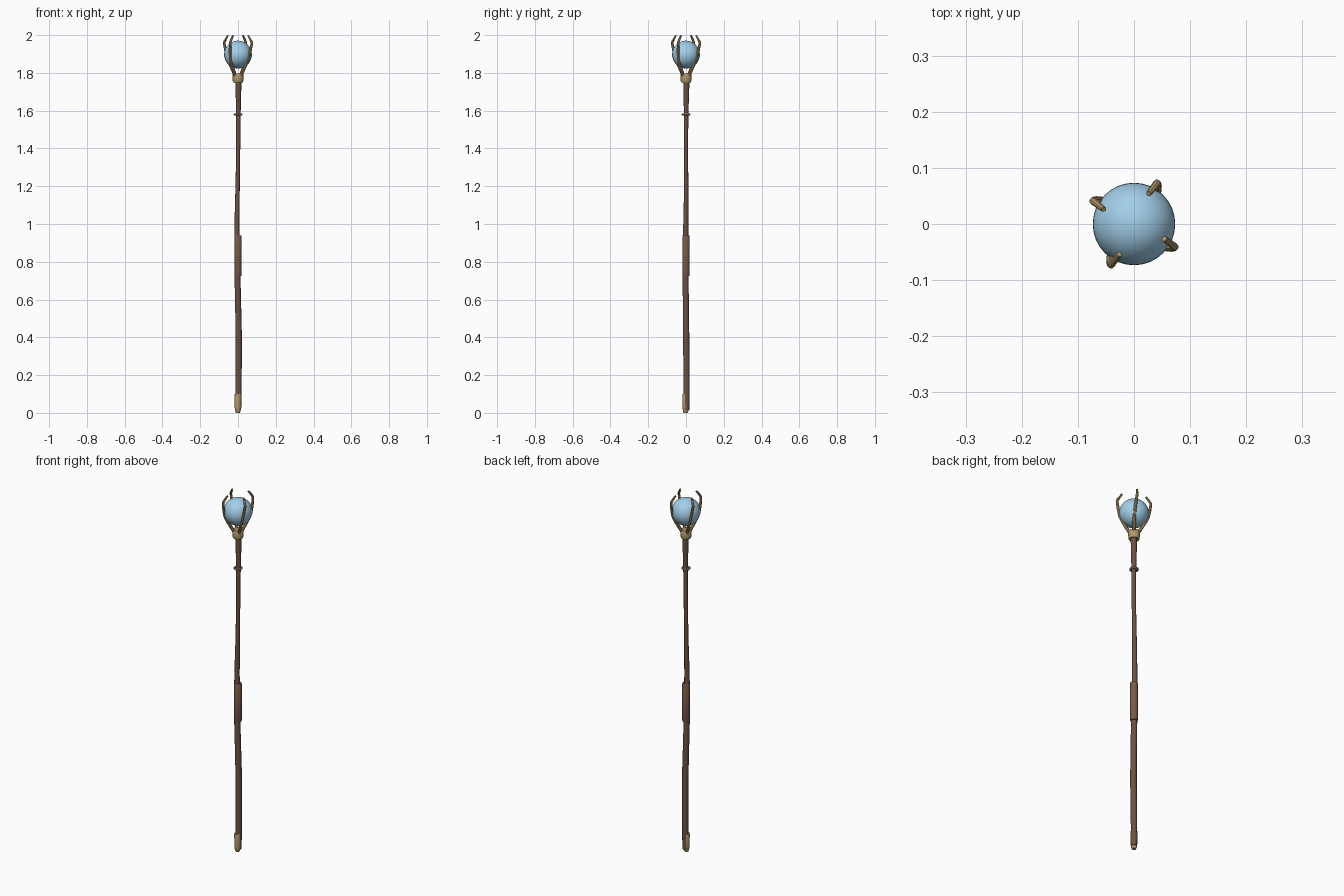
import bpy, math
from mathutils import Vector

if "Cube" in bpy.data.objects:
    bpy.data.objects.remove(bpy.data.objects["Cube"])


def mat(name, rgb):
    m = bpy.data.materials.new(name)
    m.diffuse_color = (*rgb, 1)
    m.use_nodes = True
    m.node_tree.nodes["Principled BSDF"].inputs["Base Color"].default_value = m.diffuse_color
    return m


WOOD = mat("wood", (0.15, 0.085, 0.055))
LEATHER = mat("leather", (0.20, 0.105, 0.065))
BRASS = mat("brass", (0.45, 0.32, 0.15))
GLASS = mat("glass", (0.36, 0.62, 0.82))


def finish(ob, name, m):
    ob.name = name
    ob.data.materials.append(m)
    bpy.ops.object.select_all(action='DESELECT')
    ob.select_set(True)
    bpy.context.view_layer.objects.active = ob
    bpy.ops.object.shade_smooth_by_angle(angle=math.radians(40))
    return ob


def tube(name, pts, m, sides=12, smooth=1):
    """Capped tube through (x, y, z, radius) points, Catmull-Rom smoothed."""
    p = [Vector(q) for q in pts]
    p = [2 * p[0] - p[1]] + p + [2 * p[-1] - p[-2]]
    path = []
    for a, b, c, d in zip(p, p[1:], p[2:], p[3:]):
        for k in range(smooth):
            t = k / smooth
            path.append(0.5 * (2 * b + (c - a) * t + (2 * a - 5 * b + 4 * c - d) * t * t
                               + (3 * b - a - 3 * c + d) * t ** 3))
    path.append(p[-2])
    verts, faces = [], []
    n = len(path)
    for i, q in enumerate(path):
        tan = (path[min(i + 1, n - 1)] - path[max(i - 1, 0)]).to_3d().normalized()
        ref = Vector((-q.y, q.x, 0)) if math.hypot(q.x, q.y) > 0.015 else Vector((0, 1, 0))
        u = (ref - tan * ref.dot(tan)).normalized()
        v = tan.cross(u)
        for s in range(sides):
            a = 2 * math.pi * s / sides
            verts.append(q.to_3d() + q.w * (u * math.cos(a) + v * math.sin(a)))
    for i in range(n - 1):
        for s in range(sides):
            t = (s + 1) % sides
            faces.append((i * sides + s, i * sides + t, (i + 1) * sides + t, (i + 1) * sides + s))
    faces.append(tuple(reversed(range(sides))))
    faces.append(tuple(range((n - 1) * sides, n * sides)))
    me = bpy.data.meshes.new(name)
    me.from_pydata(verts, [], faces)
    ob = bpy.data.objects.new(name, me)
    bpy.context.collection.objects.link(ob)
    return finish(ob, name, m)


# gently crooked wooden shaft
tube("shaft", [(0.002, 0.003, 0.015, 0.015), (0.003, 0.003, 0.2, 0.0165),
               (0.004, 0.001, 0.4, 0.0165), (0.000, -0.001, 0.6, 0.016),
               (-0.004, -0.003, 0.8, 0.0155), (-0.005, -0.001, 1.0, 0.0135),
               (-0.002, 0.001, 1.2, 0.0115), (0.001, 0.000, 1.4, 0.011),
               (0.002, 0.001, 1.6, 0.0125), (0.002, 0.002, 1.77, 0.017)], WOOD, 12, 3)

# foot cap, leather grip and collar, as straight lathed profiles
tube("foot_cap", [(-0.001, -0.002, z, r) for z, r in
                  ((0, 0.010), (0.008, 0.014), (0.03, 0.0168), (0.095, 0.0175), (0.10, 0.0165))], BRASS, 16)
tube("grip", [(0, 0, z, r) for z, r in
              ((0.725, 0.0175), (0.73, 0.0195), (0.935, 0.0195), (0.94, 0.0175))], LEATHER, 16)
tube("collar", [(0, 0, z, r) for z, r in
                ((1.75, 0.025), (1.757, 0.028), (1.788, 0.029), (1.797, 0.025))], BRASS, 20)

# thin ring below the head
bpy.ops.mesh.primitive_torus_add(major_radius=0.0175, minor_radius=0.006, major_segments=24,
                                 minor_segments=8, location=(0, 0, 1.58))
finish(bpy.context.object, "neck_ring", BRASS)

# orb
bpy.ops.mesh.primitive_uv_sphere_add(segments=32, ring_count=20, radius=0.0735, location=(0, 0, 1.897))
finish(bpy.context.object, "orb", GLASS)

# four slightly twisted claws: (distance from axis, height, twist, thickness)
CLAW = ((0.020, 1.785, -10, 0.0085), (0.043, 1.825, -9, 0.0082), (0.070, 1.88, -6, 0.0078),
        (0.083, 1.95, 0, 0.007), (0.080, 1.968, 1, 0.0065), (0.060, 1.997, 4, 0.005))
for i in range(4):
    pts = []
    for r, z, tw, w in CLAW:
        a = math.radians(60 + 90 * i + tw)
        pts.append((r * math.cos(a), r * math.sin(a), z, w))
    tube(f"claw_{i + 1}", pts, BRASS, 8, 2)
